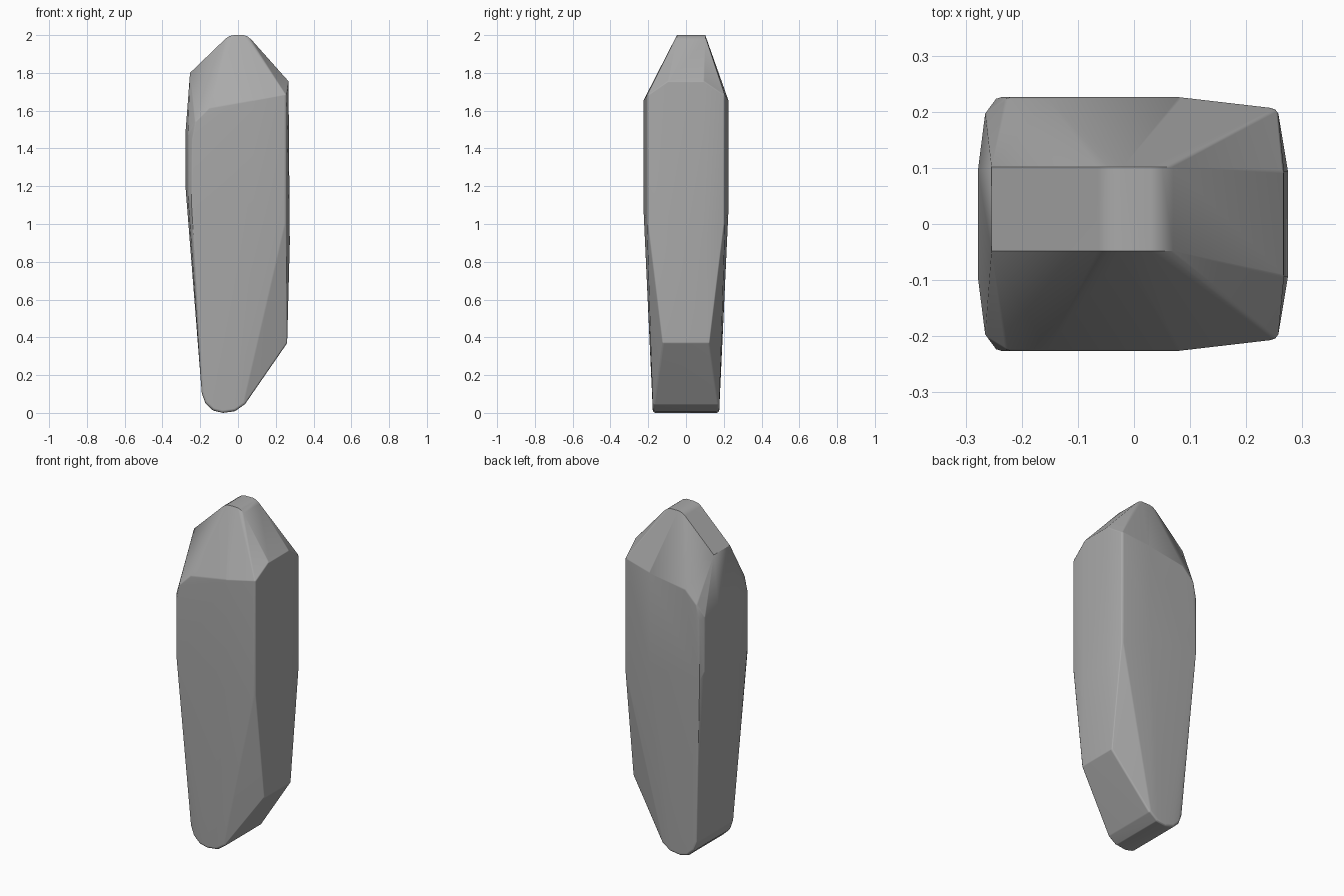
import bpy
import bmesh
from mathutils import Matrix, Vector

EDGE = 0.015          # rounding radius of the worn edges
RIDGE_FRONT = -0.048  # the crest sits slightly behind the middle
RIDGE_BACK = 0.102

default_cube = bpy.data.objects.get("Cube")
if default_cube:
    bpy.data.objects.remove(default_cube, do_unlink=True)


def make_material(name, colour):
    material = bpy.data.materials.new(name)
    material.use_nodes = True
    material.diffuse_color = colour
    for node in material.node_tree.nodes:
        if node.type == "BSDF_PRINCIPLED":
            node.inputs["Base Color"].default_value = colour
            node.inputs["Roughness"].default_value = 0.8
    return material


def add_round_corner(bm, x, y, z):
    """A small ball; the hull around several balls gets rounded edges."""
    bmesh.ops.create_icosphere(
        bm, subdivisions=2, radius=EDGE,
        matrix=Matrix.Translation(Vector((x, y, z))))


def add_mirrored_corners(bm, half_width, profile):
    """Place matching corners on the front and back for each (x, z)."""
    for x, z in profile:
        for side in (-half_width, half_width):
            add_round_corner(bm, x, side, z)


def add_ridge(bm, profile):
    """Sharp-edged crest running along the top."""
    for x, z in profile:
        for y in (RIDGE_FRONT, RIDGE_BACK):
            bm.verts.new((x, y, z))


def build_stone(name, material):
    bm = bmesh.new()

    # broad front and back faces, with a rounded upper shoulder
    add_mirrored_corners(bm, 0.211, [
        (-0.237, 1.1), (-0.237, 1.45), (-0.22, 1.54), (-0.15, 1.61),
        (0.08, 1.65), (0.08, 1.1)])

    # edges of the flat side face
    add_mirrored_corners(bm, 0.192, [
        (-0.251, 1.15), (-0.251, 1.47), (0.243, 1.0), (0.243, 1.68)])

    # gentle bulge of both narrow sides
    add_mirrored_corners(bm, 0.09, [
        (-0.264, 1.2), (-0.264, 1.48), (0.253, 1.75), (0.26, 0.9)])

    # upper end of the slanted cut near the foot
    add_mirrored_corners(bm, 0.115, [(0.246, 0.375)])

    # rounded foot
    add_mirrored_corners(bm, 0.161, [
        (-0.178, 0.11), (-0.16, 0.06), (-0.125, 0.026),
        (-0.08, 0.015), (-0.02, 0.023), (0.025, 0.055)])

    # crest and its long slope
    add_ridge(bm, [
        (-0.254, 1.8), (-0.065, 1.982), (-0.045, 1.995), (-0.02, 2.0),
        (0.03, 2.0), (0.05, 1.993), (0.07, 1.977)])

    # wrap everything in one solid skin
    hull = bmesh.ops.convex_hull(bm, input=bm.verts[:], use_existing_faces=False)
    skin = {item for item in hull["geom"] if isinstance(item, bmesh.types.BMFace)}
    inner = [face for face in bm.faces if face not in skin]
    bmesh.ops.delete(bm, geom=inner, context="FACES")
    loose = [vert for vert in bm.verts if not vert.link_faces]
    bmesh.ops.delete(bm, geom=loose, context="VERTS")
    bmesh.ops.recalc_face_normals(bm, faces=bm.faces[:])

    mesh = bpy.data.meshes.new(name)
    bm.to_mesh(mesh)
    bm.free()
    mesh.materials.append(material)
    stone = bpy.data.objects.new(name, mesh)
    bpy.context.collection.objects.link(stone)
    return stone


grey = make_material("stone_grey", (0.4, 0.4, 0.4, 1.0))
stone = build_stone("standing_stone", grey)

# soft shading that keeps the large faces flat
bpy.ops.object.select_all(action="DESELECT")
stone.select_set(True)
bpy.context.view_layer.objects.active = stone
bpy.ops.object.shade_smooth_by_angle(angle=0.6)
weighted = stone.modifiers.new("flat_faces", "WEIGHTED_NORMAL")
weighted.keep_sharp = True
